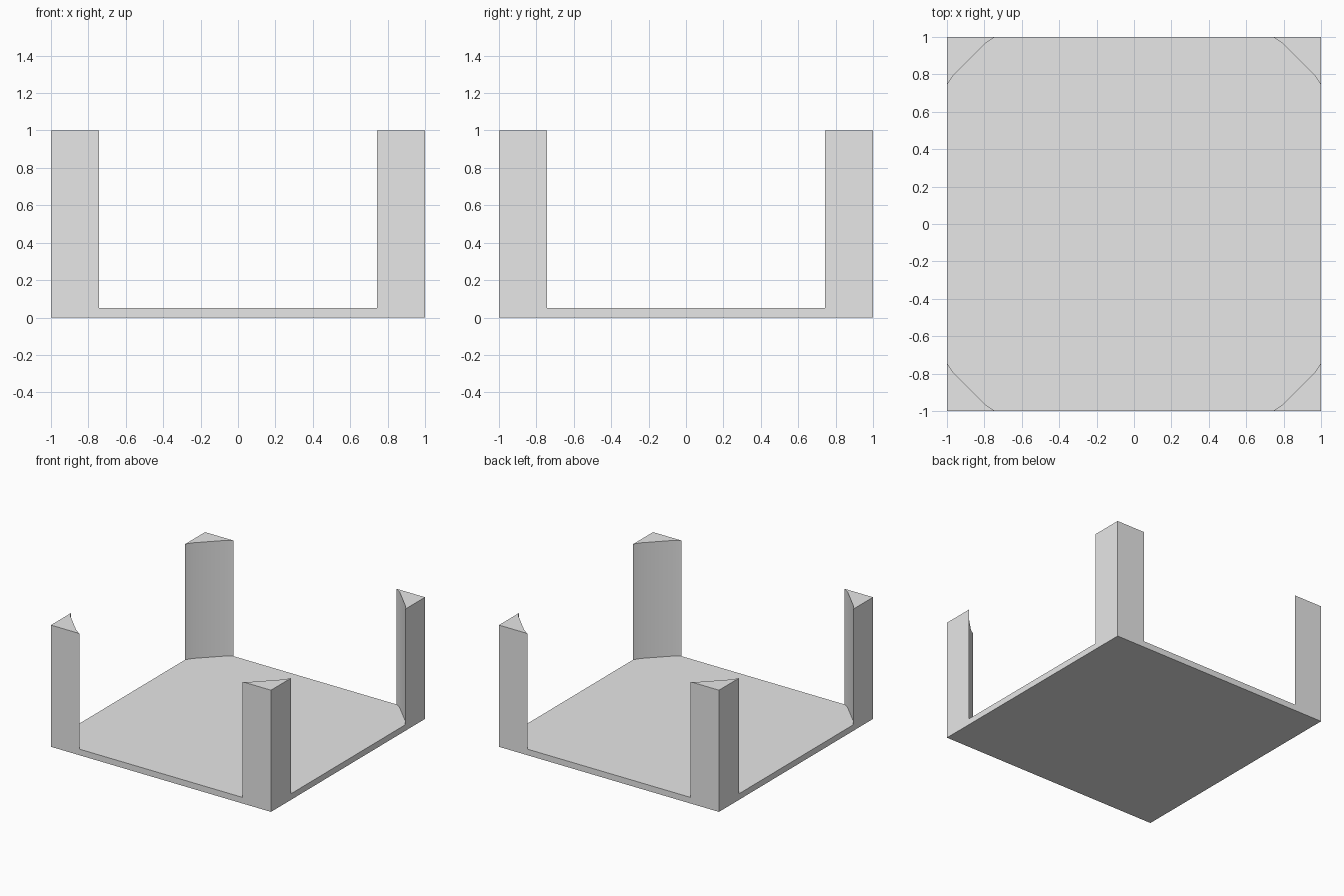
import bpy
import bmesh
import math
from mathutils import Vector

cube = bpy.data.objects.get("Cube")
if cube:
    bpy.data.objects.remove(cube, do_unlink=True)

HALF = 1.0          # half width of the square tray
FLOOR = 0.05        # floor thickness
HEIGHT = 1.0        # full height of the corner posts
RADIUS = 1.25       # radius of the round recess
SIDES = 32

grey = bpy.data.materials.new("light_grey")
grey.use_nodes = True
grey.diffuse_color = (0.8, 0.8, 0.8, 1)
grey.node_tree.nodes["Principled BSDF"].inputs["Base Color"].default_value = grey.diffuse_color


def add_prism(name, outline, bottom, top):
    """Extrude a flat outline between two heights."""
    bm = bmesh.new()
    base = bm.faces.new([bm.verts.new((x, y, bottom)) for x, y in outline])
    side = bmesh.ops.extrude_face_region(bm, geom=[base])
    moved = [v for v in side["geom"] if isinstance(v, bmesh.types.BMVert)]
    bmesh.ops.translate(bm, verts=moved, vec=(0, 0, top - bottom))
    bmesh.ops.recalc_face_normals(bm, faces=bm.faces)
    mesh = bpy.data.meshes.new(name)
    bm.to_mesh(mesh)
    bm.free()
    mesh.materials.append(grey)
    obj = bpy.data.objects.new(name, mesh)
    bpy.context.collection.objects.link(obj)
    return obj


# Solid block and the round recess that leaves the floor and four posts
square = [(-HALF, -HALF), (HALF, -HALF), (HALF, HALF), (-HALF, HALF)]
step = math.tau / SIDES
circle = [(RADIUS * math.cos((i + 0.5) * step), RADIUS * math.sin((i + 0.5) * step))
          for i in range(SIDES)]
tray = add_prism("tray_with_corner_posts", square, 0, HEIGHT)
cutter = add_prism("recess_cutter", circle, FLOOR, HEIGHT + 0.5)
cutter.hide_render = True

cut = tray.modifiers.new("round_recess", "BOOLEAN")
cut.operation = "DIFFERENCE"
cut.solver = "EXACT"
cut.object = cutter

# Apply the cut, then remove the cutter
bpy.context.view_layer.update()
depsgraph = bpy.context.evaluated_depsgraph_get()
cut_mesh = bpy.data.meshes.new_from_object(tray.evaluated_get(depsgraph))
tray.modifiers.clear()
tray.data = cut_mesh
bpy.data.objects.remove(cutter, do_unlink=True)

# Smooth the curved post faces, keeping the corners crisp
bpy.ops.object.select_all(action="DESELECT")
tray.select_set(True)
bpy.context.view_layer.objects.active = tray
bpy.ops.object.shade_smooth_by_angle(angle=math.radians(30))
